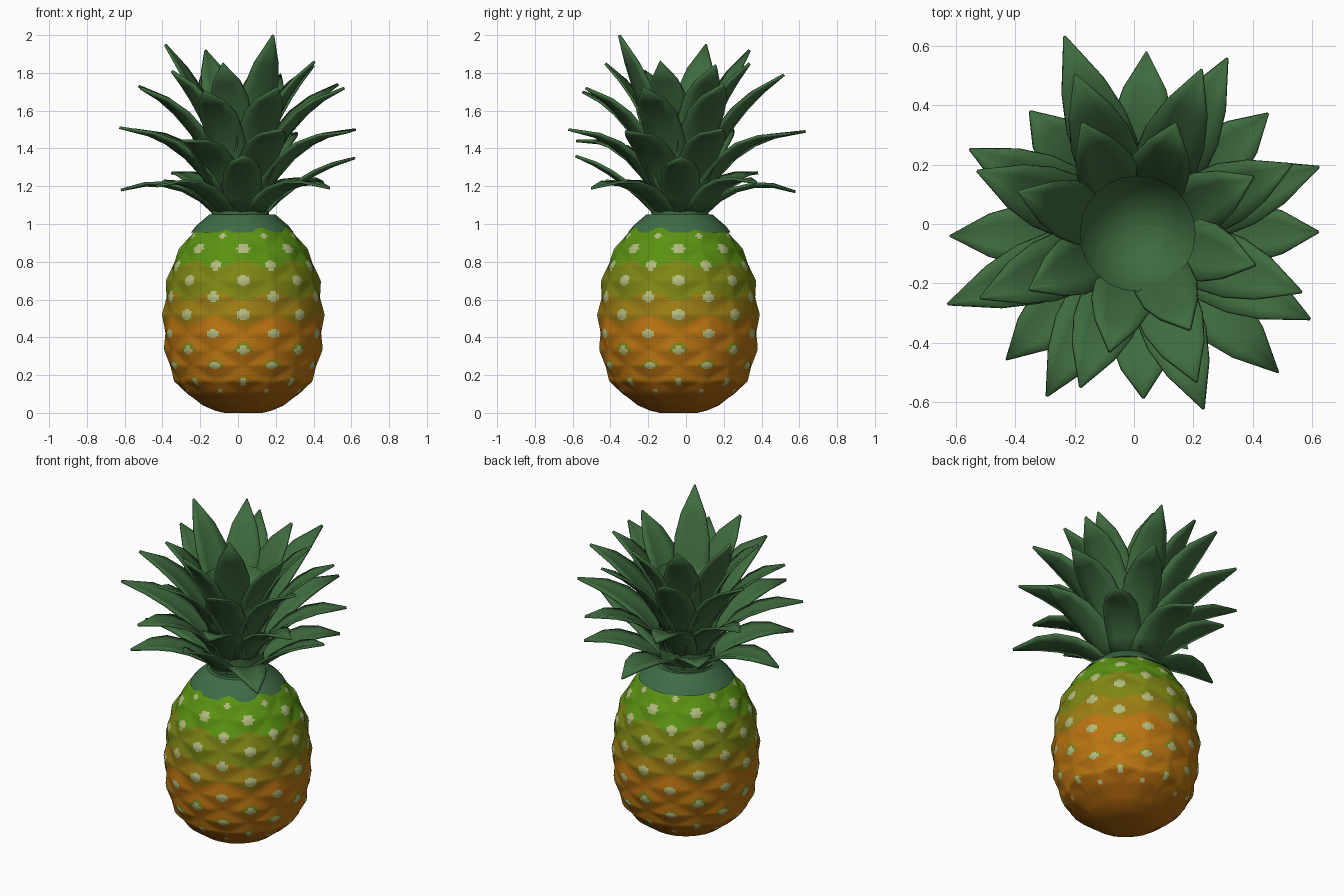
import bpy, bmesh, math
from mathutils import Vector

if "Cube" in bpy.data.objects:
    bpy.data.objects.remove(bpy.data.objects["Cube"])


def material(name, rgb):
    m = bpy.data.materials.new(name)
    m.diffuse_color = (*rgb, 1)
    m.use_nodes = True
    m.node_tree.nodes["Principled BSDF"].inputs["Base Color"].default_value = m.diffuse_color
    return m


GREEN = material("rind green", (0.105, 0.29, 0.006))
OLIVE = material("rind olive", (0.21, 0.24, 0.007))
OCHRE = material("rind ochre", (0.34, 0.21, 0.007))
ORANGE = material("rind orange", (0.50, 0.18, 0.006))
RUST = material("rind rust", (0.40, 0.13, 0.004))
PALE = material("eye pale", (0.45, 0.50, 0.21))
COLLAR = material("collar green", (0.050, 0.15, 0.062))
LEAF = material("leaf green", (0.050, 0.15, 0.050))

CX, CY = 0.028, -0.04          # centre of the fruit
LX, LY = 0.012, -0.032         # centre of the leaf crown


def finish(bm, name, mats, angle=40):
    bmesh.ops.recalc_face_normals(bm, faces=bm.faces[:])
    me = bpy.data.meshes.new(name)
    bm.to_mesh(me)
    bm.free()
    ob = bpy.data.objects.new(name, me)
    bpy.context.collection.objects.link(ob)
    for m in mats:
        me.materials.append(m)
    bpy.ops.object.select_all(action='DESELECT')
    ob.select_set(True)
    bpy.context.view_layer.objects.active = ob
    bpy.ops.object.shade_smooth_by_angle(angle=math.radians(angle))
    return ob


def lathe(bm, rings, n, cx, cy):
    """Rings of (radius function of angle, z), capped at both ends."""
    loops = []
    for rad, z in rings:
        loops.append([bm.verts.new((cx + rad(a) * math.cos(a), cy + rad(a) * math.sin(a), z))
                      for a in (2 * math.pi * i / n for i in range(n))])
    for lo, hi in zip(loops, loops[1:]):
        for i in range(n):
            j = (i + 1) % n
            bm.faces.new((lo[i], lo[j], hi[j], hi[i]))
    bm.faces.new(loops[0][::-1])
    bm.faces.new(loops[-1])


# Fruit: profile with eyes in eight staggered columns
PROFILE = [(0, .10), (.012, .15), (.04, .215), (.10, .29), (.17, .352), (.25, .385), (.35, .407),
           (.43, .413), (.52, .415), (.62, .405), (.70, .395), (.78, .37), (.87, .325),
           (.955, .26), (1.0, .22)]
# rows of eyes: height, half size, staggered
ROWS = [(.94, .02, 1), (.87, .036, 0), (.78, .033, 1), (.70, .036, 0), (.615, .034, 1),
        (.52, .037, 0), (.42, .033, 1), (.33, .032, 0), (.25, .026, 1), (.165, .022, 0), (.115, .012, 1)]


def base_radius(z):
    for (z0, r0), (z1, r1) in zip(PROFILE, PROFILE[1:]):
        if z <= z1:
            return r0 + (r1 - r0) * (z - z0) / (z1 - z0)
    return PROFILE[-1][1]


def eye_offset(a, row, r):
    """Sideways distance from the nearest eye in a row."""
    step = math.pi / 4
    s = (a + math.pi / 2) / step - 0.5 * row[2]
    return abs(s - round(s)) * step * r


def radius_at(a, z):
    r = base_radius(z)
    bump = 0
    for row in ROWS:
        dx, dz = eye_offset(a, row, r), abs(z - row[0])
        bump = max(bump, 1 - (dx / .13 + dz / .09))
    return r + 0.016 * bump


def rind_colour(a, z):
    r = base_radius(z)
    for row in ROWS:
        dx, dz = eye_offset(a, row, r), z - row[0]
        d = (dx ** 1.3 + (abs(dz) * 1.25) ** 1.3) ** (1 / 1.3) / row[1]
        if d < 1.05:
            return 5
        if .2 < row[0] < .4 and dz > -.01 and d < 1.75:
            return 1
        if row[0] < .2 and d < 1.8 and dz > 0:
            return 2
    wave = math.cos(8 * (a + math.pi / 2))
    if z > .785 + .022 * wave:
        return 0
    if z > .62 - .022 * wave:
        return 1
    if z > .49 - .025 * wave:
        return 2
    return 3 if z > .17 + .015 * wave else 4


bm = bmesh.new()
zs = [z for z, r in PROFILE[:3]] + [.04 + .0096 * i for i in range(1, 101)]
lathe(bm, [(lambda a, z=z: radius_at(a, z), z) for z in zs], 160, CX, CY)
for f in bm.faces:
    c = f.calc_center_median()
    f.material_index = rind_colour(math.atan2(c.y - CY, c.x - CX), c.z)
finish(bm, "fruit_body", [GREEN, OLIVE, OCHRE, ORANGE, RUST, PALE])

# Collar between fruit and leaves
bm = bmesh.new()
lathe(bm, [(lambda a, r=r: r, z) for r, z in ((.272, .955), (.245, .99), (.175, 1.05))], 32, CX - .005, CY + .005)
finish(bm, "collar", [COLLAR])

# Crown core: stem that opens into a shallow bowl
bm = bmesh.new()
lathe(bm, [(lambda a, r=r: r, z) for r, z in
           ((.15, 1.03), (.165, 1.25), (.17, 1.45), (.195, 1.60), (.17, 1.55), (.10, 1.47), (.03, 1.45))],
      24, LX, LY)
finish(bm, "crown_core", [LEAF])


def leaf(bm, tip, z0, ctrl, half):
    """Arched, cupped blade from the stem to a pointed tip."""
    d = Vector((tip[0] - LX, tip[1] - LY, 0))
    reach = d.length
    d.normalize()
    side = Vector((-d.y, d.x, 0))
    rows = []
    for t, w, cup in ((0, .8, .03), (.2, .95, .035), (.4, 1.03, .03), (.6, 1, .025), (.78, .72, .015), (1, .03, 0)):
        u = 1 - t
        r = u * u * .13 + 2 * u * t * ctrl[0] + t * t * reach
        z = u * u * z0 + 2 * u * t * ctrl[1] + t * t * tip[2]
        mid = Vector((LX, LY, 0)) + d * r + Vector((0, 0, z))
        back = d * (cup * u) - Vector((0, 0, cup * t))      # edges curl inward and up
        rows.append([bm.verts.new(mid + side * (half * w * s) - back * abs(s)) for s in (-1, -.5, 0, .5, 1)])
    for a, b in zip(rows, rows[1:]):
        for i in range(4):
            bm.faces.new((a[i], b[i], b[i + 1], a[i + 1]))


# Four tiers of eight leaves: base height, arch point, half width, tips
TIERS = [
    ("lower_leaves", 1.05, (.33, 1.27), .10,
     [(.042, .58, 1.17), (.452, .373, 1.22), (.62, -.027, 1.35), (.486, -.50, 1.19), (.032, -.585, 1.36),
      (-.43, -.457, 1.20), (-.62, -.04, 1.18), (-.351, .38, 1.27)]),
    ("middle_leaves", 1.12, (.28, 1.45), .105,
     [(-.234, .632, 1.49), (.314, .558, 1.48), (.623, .192, 1.50), (.593, -.32, 1.49), (.234, -.622, 1.50),
      (-.294, -.58, 1.44), (-.627, -.27, 1.51), (-.553, .252, 1.50)]),
    ("upper_leaves", 1.22, (.25, 1.58), .105,
     [(.227, .518, 1.79), (.53, .20, 1.74), (.563, -.229, 1.72), (.21, -.53, 1.72), (-.18, -.548, 1.70),
      (-.516, -.249, 1.72), (-.526, .178, 1.73), (-.197, .50, 1.78)]),
    ("top_leaves", 1.32, (.18, 1.63), .10,
     [(-.173, .336, 1.92), (.14, .336, 1.85), (.40, .158, 1.84), (.405, -.138, 1.86), (.186, -.353, 2.0),
      (-.082, -.427, 1.85), (-.35, -.22, 1.81), (-.385, .107, 1.95)]),
]
for name, z0, ctrl, half, tips in TIERS:
    bm = bmesh.new()
    for tip in tips:
        leaf(bm, tip, z0, ctrl, half)
    ob = finish(bm, name, [LEAF], 50)
    mod = ob.modifiers.new("thickness", 'SOLIDIFY')
    mod.thickness = 0.014
    mod.offset = 0
